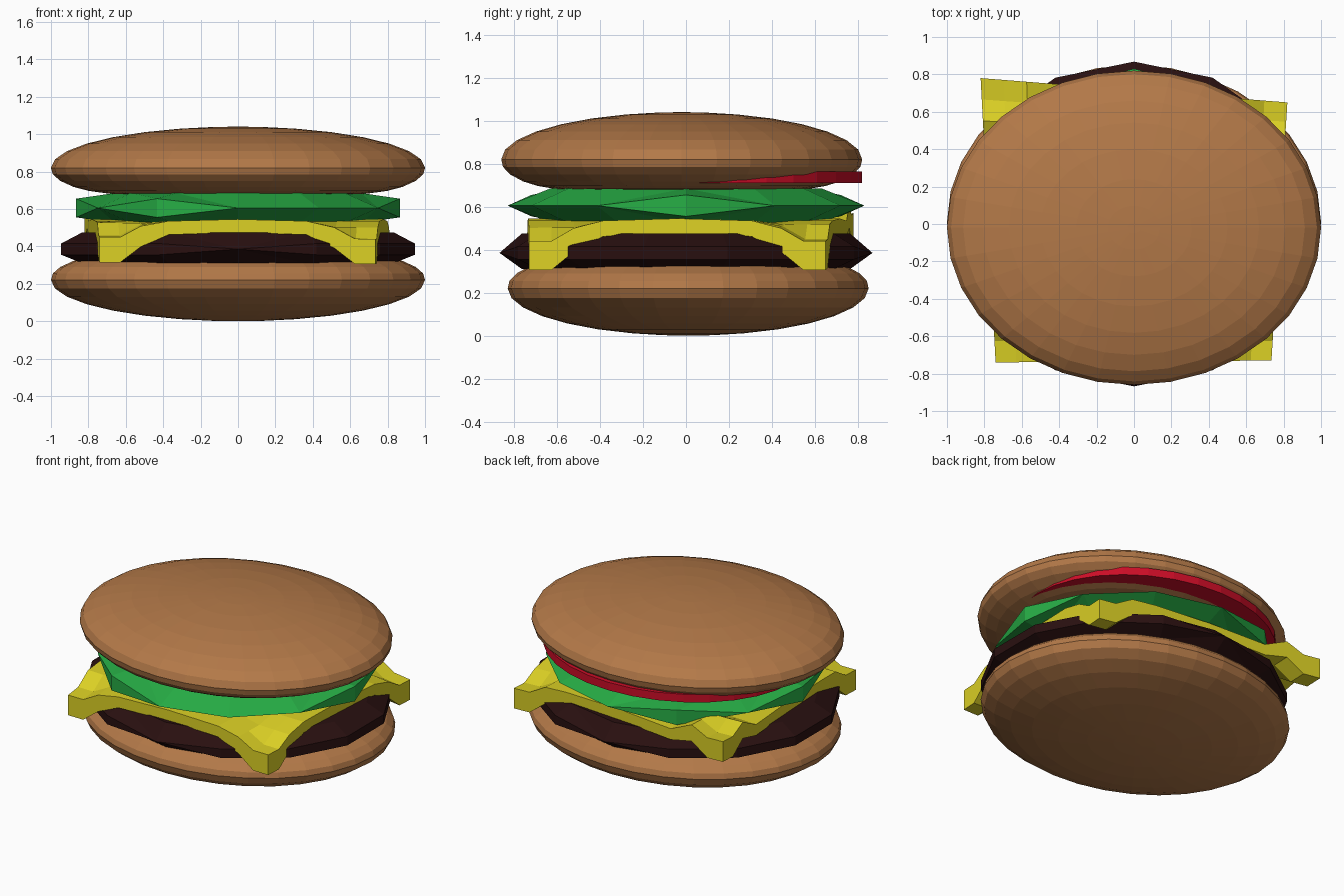
import bpy, bmesh, math

if "Cube" in bpy.data.objects:
    bpy.data.objects.remove(bpy.data.objects["Cube"])


def material(name, rgb):
    m = bpy.data.materials.new(name)
    m.diffuse_color = (*rgb, 1)
    m.use_nodes = True
    m.node_tree.nodes["Principled BSDF"].inputs["Base Color"].default_value = m.diffuse_color
    return m


BUN = material("toasted brown", (0.45, 0.19, 0.065))
GREEN = material("leaf green", (0.02, 0.42, 0.06))
YELLOW = material("cheese yellow", (0.72, 0.64, 0.018))
RED = material("tomato red", (0.60, 0.004, 0.02))
DARK = material("grilled dark brown", (0.022, 0.005, 0.005))


def finish(bm, name, mat):
    bmesh.ops.recalc_face_normals(bm, faces=bm.faces)
    mesh = bpy.data.meshes.new(name)
    bm.to_mesh(mesh)
    bm.free()
    mesh.materials.append(mat)
    obj = bpy.data.objects.new(name, mesh)
    bpy.context.collection.objects.link(obj)


def stack(name, mat, rings):
    """Closed solid from a list of equally long rings of points."""
    bm = bmesh.new()
    loops = [[bm.verts.new(p) for p in ring] for ring in rings]
    n = len(loops[0])
    for a, b in zip(loops, loops[1:]):
        for i in range(n):
            j = (i + 1) % n
            bm.faces.new((a[i], a[j], b[j], b[i]))
    bm.faces.new(loops[0])
    bm.faces.new(loops[-1])
    bmesh.ops.remove_doubles(bm, verts=bm.verts, dist=0.0005)
    bmesh.ops.triangulate(bm, faces=[f for f in bm.faces if len(f.verts) == 4])
    finish(bm, name, mat)


def oval(n, rx, ry, z, cy=0.0, turn=0.0):
    return [(rx * math.cos(math.tau * i / n + turn),
             cy + ry * math.sin(math.tau * i / n + turn), z) for i in range(n)]


# Buns: domed on the outside, flatter on the side facing the filling
BUN_PROFILE = [(0.50, 0.67), (0.70, 0.683), (0.80, 0.697), (0.88, 0.718), (0.95, 0.75),
               (0.99, 0.785), (1.0, 0.82)]
DOME = [(math.cos(math.radians(a)), 0.82 + 0.22 * math.sin(math.radians(a)))
        for a in (12, 24, 36, 48, 60, 72, 82, 88)]
profile = BUN_PROFILE + DOME
stack("top_bun", BUN, [oval(32, r, 0.84 * r, z, -0.02) for r, z in profile])
stack("bottom_bun", BUN, [oval(32, r, 0.84 * r, 1.04 - z, 0.01) for r, z in profile])

# Tomato slice, peeking out at the back under the top bun
stack("tomato_slice", RED, [oval(32, 0.85, 0.72, z, 0.10) for z in (0.71, 0.763)])


def faceted_disc(name, mat, n, rx, ry, inner, z0, zm, z1, half, turn=0.0):
    """Low-poly disc whose rim is pinched to a point wherever half() is zero."""
    rim = oval(n, rx, ry, zm, 0.0, turn)
    low = [(x, y, z - half(i)) for i, (x, y, z) in enumerate(rim)]
    high = [(x, y, z + half(i)) for i, (x, y, z) in enumerate(rim)]
    stack(name, mat, [oval(n, rx * inner, ry * inner, z0, 0, turn), low, high,
                      oval(n, rx * inner, ry * inner, z1, 0, turn)])


# Lettuce: twelve-sided with a few blunt rim corners
faceted_disc("lettuce", GREEN, 12, 0.865, 0.83, 0.76, 0.525, 0.605, 0.685,
             lambda i: 0.05 if i in (0, 4, 6, 8) else 0.0)

# Patty: fourteen-sided, points at the front and back
faceted_disc("patty", DARK, 14, 0.97, 0.868, 0.88, 0.31, 0.385, 0.475,
             lambda i: 0.0 if i in (0, 7) else 0.03, math.pi / 2)

# Cheese: square sheet with drooping corners, each pulled to its own place
steps = [-1, -0.85, -0.7, -0.5, 0, 0.5, 0.7, 0.85, 1]
TOP = {0: 0.545, 0.5: 0.535, 0.7: 0.51, 0.85: 0.45, 1: 0.45}
LOW = {0: 0.475, 0.5: 0.462, 0.7: 0.40, 0.85: 0.315, 1: 0.315}
CORNER = {(-1, -1): (0.74, 0.74, 0.0), (1, -1): (0.735, 0.73, -0.01),
          (1, 1): (0.82, 0.65, -0.01), (-1, 1): (0.82, 0.78, 0.12)}


def cheese_point(u, v, heights):
    x = y = lift = 0.0
    for (sx, sy), (cx, cy, dz) in CORNER.items():
        w = (1 + sx * u) * (1 + sy * v) / 4
        x += w * sx * cx
        y += w * sy * cy
        lift += w * dz
    m = min(abs(u), abs(v))
    return x, y, heights[m] + (lift if m > 0.5 else 0.0)


bm = bmesh.new()
n = len(steps)
sheets = [[[bm.verts.new(cheese_point(u, v, h)) for v in steps] for u in steps]
          for h in (TOP, LOW)]
for g in sheets:
    for i in range(n - 1):
        for j in range(n - 1):
            bm.faces.new((g[i][j], g[i + 1][j], g[i + 1][j + 1], g[i][j + 1]))
t, b = sheets
for k in range(n - 1):
    for e in (0, n - 1):
        bm.faces.new((t[k][e], t[k + 1][e], b[k + 1][e], b[k][e]))
        bm.faces.new((t[e][k], t[e][k + 1], b[e][k + 1], b[e][k]))
finish(bm, "cheese_slice", YELLOW)
